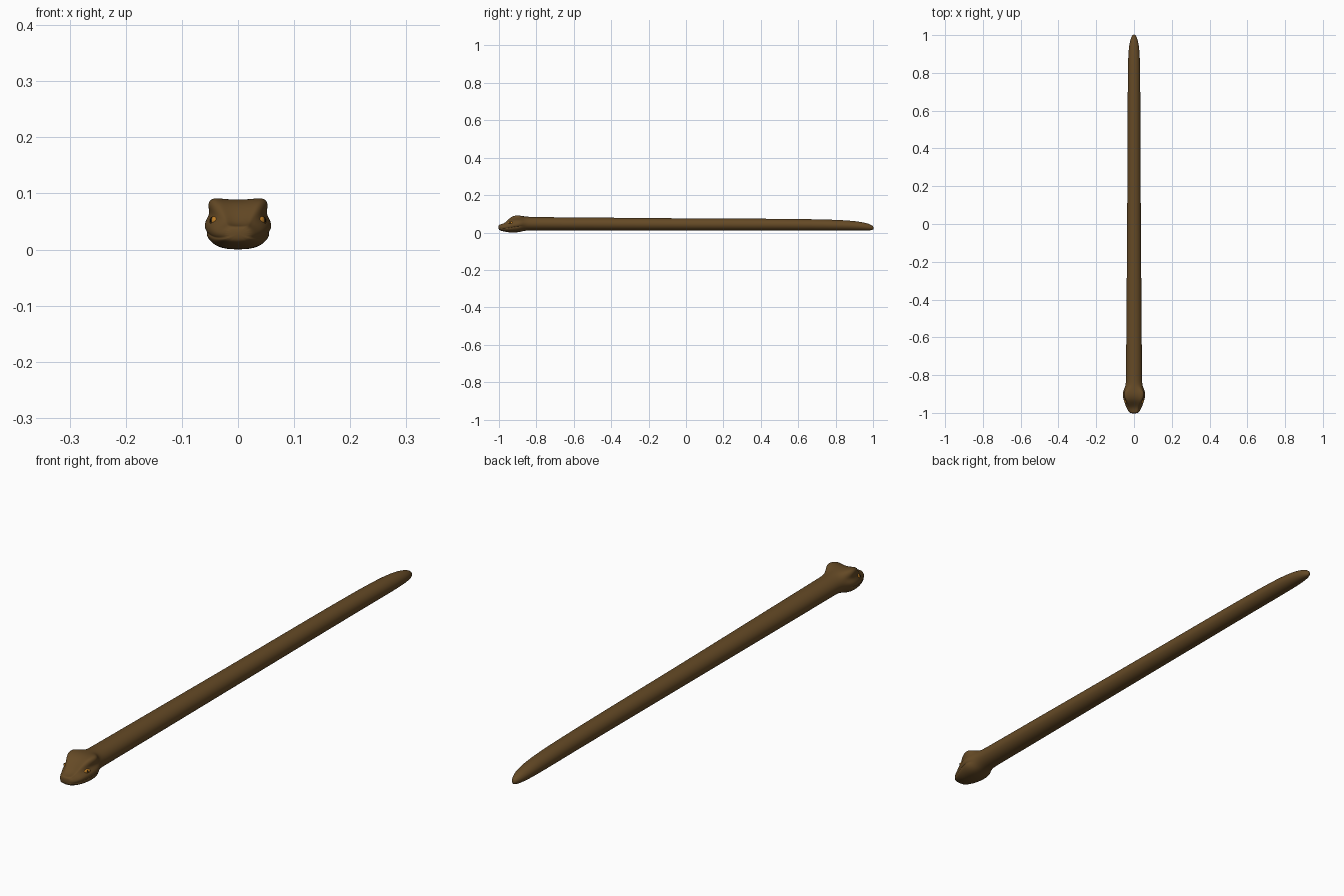
import bpy, bmesh, math

if "Cube" in bpy.data.objects:
    bpy.data.objects.remove(bpy.data.objects["Cube"])

def material(name, rgb):
    m = bpy.data.materials.new(name)
    m.diffuse_color = (*rgb, 1)
    m.use_nodes = True
    m.node_tree.nodes["Principled BSDF"].inputs["Base Color"].default_value = m.diffuse_color
    return m

brown = material("brown skin", (0.13, 0.068, 0.019))
amber = material("amber eye", (0.55, 0.22, 0.02))
black = material("dark pupil", (0.01, 0.008, 0.005))

N = 12  # points in each half cross-section, bottom centre to top centre

def head_section(y, zb, wj, zm, wi, zi, wt, zt, zc):
    # jaw, mouth groove, cheek, eye hollow, brow ridge, crown
    mid = zm + 0.55 * (zi - zm)
    half = [(0, zb), (.5 * wj, zb + .001), (.84 * wj, zb + .45 * (zm - zb)),
            (.95 * wj, zm - .003), (.89 * wj, zm), (.97 * wj, zm + .003),
            (wj, mid), (wi, zi), (wt, zi + .55 * (zt - zi)),
            (.86 * wt, zt), (.42 * wt, zc + .2 * (zt - zc)), (0, zc)]
    return y, half

def body_section(y, w, zb, zt):
    c, r = (zb + zt) / 2, (zt - zb) / 2 * 1.02
    angles = [-math.pi / 2 + math.pi * i / (N - 1) for i in range(N)]
    return y, [(w * 1.02 * math.cos(a), c + r * math.sin(a)) for a in angles]

head = [
    (-1.003, .017, .017, .023, .018, .033, .014, .039, .041),
    (-.994, .010, .030, .021, .027, .036, .022, .044, .042),
    (-.972, .005, .041, .021, .031, .042, .023, .049, .045),
    (-.952, .001, .049, .023, .037, .053, .034, .070, .063),
    (-.932, .000, .056, .027, .043, .060, .047, .089, .081),
    (-.908, .000, .061, .031, .048, .063, .056, .094, .089),
    (-.886, .003, .060, .034, .050, .064, .055, .093, .089),
]
body = [
    (-.862, .046, .010, .086), (-.835, .042, .012, .083), (-.8, .042, .012, .082),
    (-.4, .039, .011, .079), (0, .036, .011, .075), (.4, .034, .011, .074),
    (.7, .033, .011, .071), (.85, .032, .010, .066), (.93, .028, .010, .058),
    (.975, .020, .011, .048), (.995, .011, .013, .038), (1.003, .005, .017, .030),
]
sections = [head_section(*s) for s in head] + [body_section(*s) for s in body]

# Snake: one smooth loft from snout to tail
bm = bmesh.new()
rings = []
for y, half in sections:
    pts = half + [(-x, z) for x, z in half[-2:0:-1]]
    rings.append([bm.verts.new((x, y, z)) for x, z in pts])
for a, b in zip(rings, rings[1:]):
    n = len(a)
    for i in range(n):
        j = (i + 1) % n
        bm.faces.new((a[i], a[j], b[j], b[i]))
bm.faces.new(rings[0])
bm.faces.new(rings[-1])
bmesh.ops.recalc_face_normals(bm, faces=bm.faces)
for f in bm.faces:
    f.smooth = True
mesh = bpy.data.meshes.new("snake_body")
bm.to_mesh(mesh)
bm.free()
mesh.materials.append(brown)
snake = bpy.data.objects.new("snake_body", mesh)
bpy.context.collection.objects.link(snake)
sub = snake.modifiers.new("smooth", 'SUBSURF')
sub.levels = sub.render_levels = 2

def ball(name, loc, scale, mat, yaw=0):
    bpy.ops.mesh.primitive_uv_sphere_add(segments=24, ring_count=12, radius=1,
                                         location=loc, rotation=(0, 0, yaw))
    o = bpy.context.object
    o.name = name
    o.scale = scale
    o.data.materials.append(mat)
    bpy.ops.object.shade_smooth()

# Eyes in the hollows below the brows, with slit pupils
for side, label in ((-1, "left"), (1, "right")):
    yaw = -side * math.radians(28)
    ball(label + "_eye", (side * .0425, -.938, .051), (.0068, .013, .008), amber, -yaw * -1)
    ball(label + "_pupil", (side * .0475, -.9405, .0517), (.0022, .0022, .006), black)
